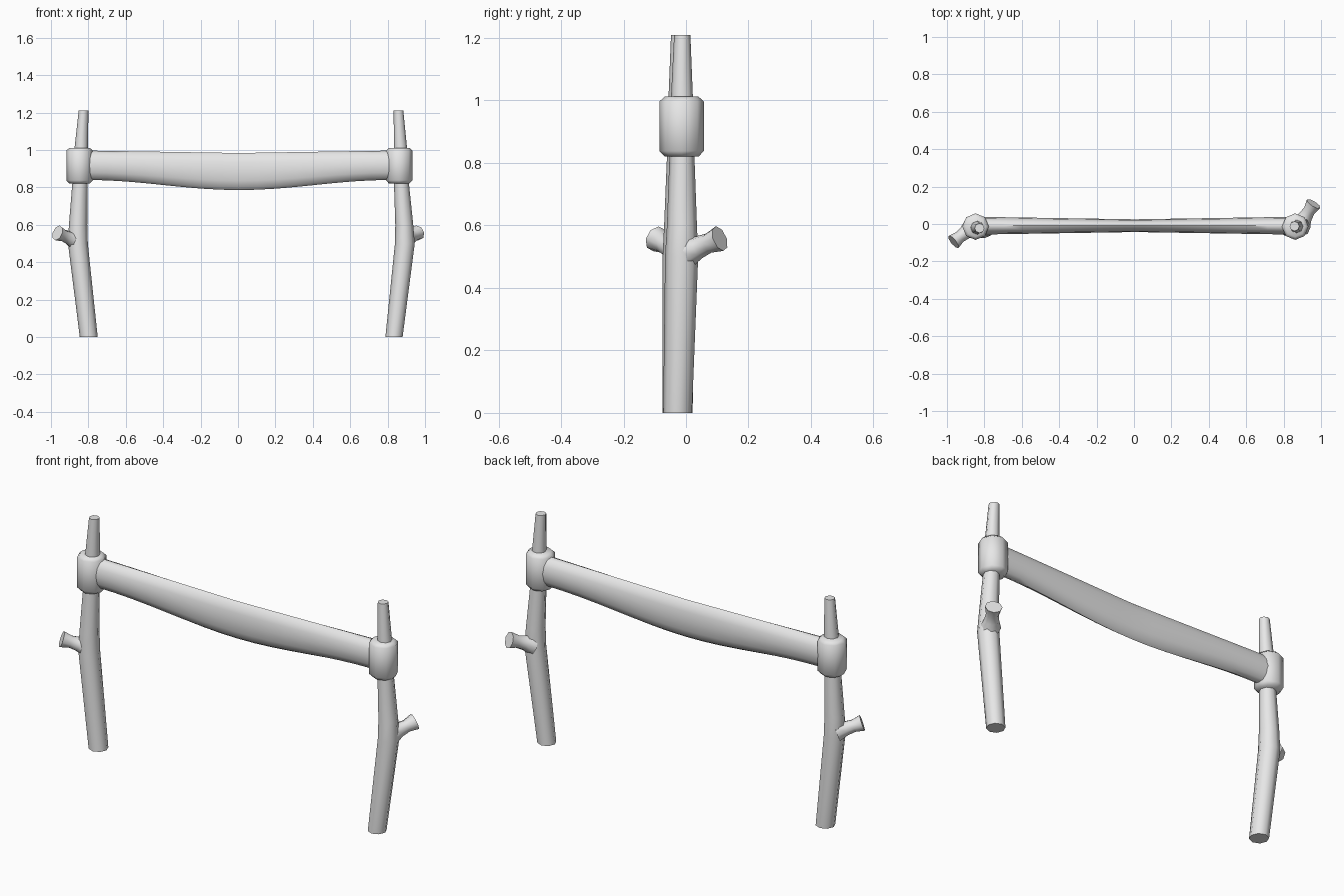
import bpy, bmesh, math
from mathutils import Vector

if "Cube" in bpy.data.objects:
    bpy.data.objects.remove(bpy.data.objects["Cube"])

grey = bpy.data.materials.new("light_grey")
grey.diffuse_color = (0.8, 0.8, 0.8, 1)
grey.use_nodes = True
grey.node_tree.nodes["Principled BSDF"].inputs["Base Color"].default_value = grey.diffuse_color


def loft(name, rings, axis, sides=8, phase=0.0):
    """Skin rings of (centre, half width, half height) standing across axis."""
    axis = Vector(axis).normalized()
    ref = Vector((0, 1, 0)) if abs(axis.z) > 0.9 else Vector((0, 0, 1))
    u = ref.cross(axis).normalized()
    v = axis.cross(u)
    bm = bmesh.new()
    loops = []
    for centre, a, b in rings:
        loop = []
        for i in range(sides):
            t = 2 * math.pi * (i + phase) / sides
            loop.append(bm.verts.new(Vector(centre) + u * a * math.cos(t) + v * b * math.sin(t)))
        loops.append(loop)
    for lo, hi in zip(loops, loops[1:]):
        for i in range(sides):
            j = (i + 1) % sides
            bm.faces.new((lo[i], lo[j], hi[j], hi[i]))
    bm.faces.new(loops[0][::-1])
    bm.faces.new(loops[-1])
    bmesh.ops.recalc_face_normals(bm, faces=bm.faces)
    mesh = bpy.data.meshes.new(name)
    bm.to_mesh(mesh)
    bm.free()
    mesh.materials.append(grey)
    obj = bpy.data.objects.new(name, mesh)
    bpy.context.collection.objects.link(obj)
    bpy.ops.object.select_all(action="DESELECT")
    obj.select_set(True)
    bpy.context.view_layer.objects.active = obj
    bpy.ops.object.shade_smooth_by_angle(angle=math.radians(50))
    return obj


def post(name, path):
    """Bent, tapering post with flat ends; path holds (x, y, z, radius)."""
    loft(name, [((x, y, z), r, r) for x, y, z, r in path], (0, 0, 1))


def collar(name, x, y):
    """Chamfered sleeve around a post."""
    profile = [(0.820, 0.054), (0.838, 0.071), (0.997, 0.071), (1.012, 0.054)]
    loft(name, [((x, y, z), r, r) for z, r in profile], (0, 0, 1))


def stub(name, start, tip):
    """Cut branch with a narrow waist and a flared end."""
    start, tip = Vector(start), Vector(tip)
    profile = [(0.0, 0.052), (0.35, 0.037), (0.65, 0.032), (1.0, 0.042)]
    loft(name, [(start.lerp(tip, t), r, r) for t, r in profile], tip - start)


# Two bent posts
post("left_post", [(-0.798, -0.027, 0.0, 0.048), (-0.856, -0.022, 0.50, 0.053),
                   (-0.855, -0.021, 0.60, 0.049), (-0.845, -0.020, 0.82, 0.041),
                   (-0.838, -0.020, 1.01, 0.036), (-0.826, -0.022, 1.21, 0.026)])
post("right_post", [(0.834, -0.027, 0.0, 0.046), (0.892, -0.014, 0.50, 0.053),
                    (0.889, -0.013, 0.60, 0.048), (0.874, -0.013, 0.82, 0.040),
                    (0.869, -0.013, 1.01, 0.035), (0.858, -0.012, 1.21, 0.026)])

# Collars at the beam ends
collar("left_collar", -0.847, -0.014)
collar("right_collar", 0.862, -0.014)

# Branch stubs
stub("left_stub", (-0.870, -0.020, 0.515), (-0.965, -0.096, 0.557))
stub("right_stub", (0.895, 0.005, 0.515), (0.960, 0.108, 0.558))

# Sagging beam, taller and thinner in the middle
beam = []
for i in range(17):
    t = -1 + i / 8
    bulge = 0.5 + 0.5 * math.cos(math.pi * t)
    top = 0.997 - 0.013 * (1 - abs(t))
    bottom = 0.840 - 0.054 * bulge
    width = 0.034 + 0.013 * abs(t)
    beam.append(((0.005 + 0.81 * t, -0.009, (top + bottom) / 2), width, (top - bottom) / 2))
loft("beam", beam, (1, 0, 0), sides=12)
